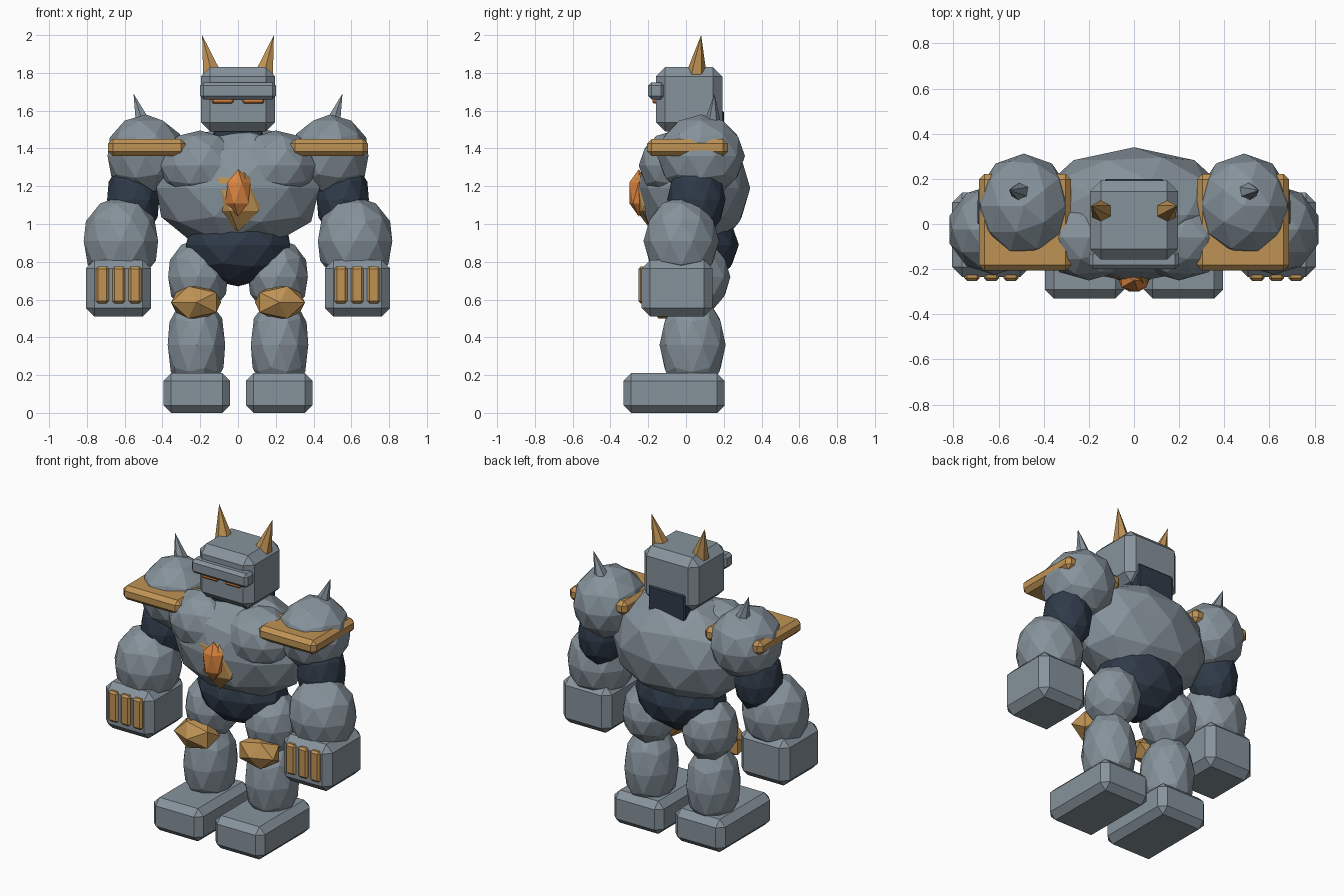
import bpy, bmesh
from mathutils import Vector, Matrix, Euler
from math import radians

if "Cube" in bpy.data.objects:
    bpy.data.objects.remove(bpy.data.objects["Cube"])


def material(name, rgb):
    m = bpy.data.materials.new(name)
    m.diffuse_color = (*rgb, 1)
    m.use_nodes = True
    m.node_tree.nodes["Principled BSDF"].inputs["Base Color"].default_value = m.diffuse_color
    return m


STEEL = material("steel grey", (0.24, 0.29, 0.33))
DARK = material("dark slate", (0.028, 0.043, 0.066))
GOLD = material("dull gold", (0.52, 0.29, 0.09))
ORANGE = material("glowing orange", (0.70, 0.23, 0.05))


def finish(bm, name, mat, mirror, bevel=0):
    """Turn bmesh into an object at the origin; optionally bevel and mirror over x."""
    if bevel:
        bmesh.ops.bevel(bm, geom=bm.edges[:], offset=bevel, segments=1,
                        affect='EDGES', profile=0.5)
    bmesh.ops.recalc_face_normals(bm, faces=bm.faces[:])
    me = bpy.data.meshes.new(name)
    bm.to_mesh(me)
    bm.free()
    me.materials.append(mat)
    ob = bpy.data.objects.new(name, me)
    bpy.context.collection.objects.link(ob)
    if mirror:
        ob.modifiers.new("mirror", 'MIRROR').use_mirror_merge = False
    return ob


def blob(name, mat, loc, radii, mirror=False, subdiv=2, rot=(0, 0, 0)):
    """Faceted ellipsoid."""
    bm = bmesh.new()
    bmesh.ops.create_icosphere(bm, subdivisions=subdiv, radius=1)
    m = (Matrix.Translation(loc) @ Matrix.Diagonal((*radii, 1))
         @ Euler([radians(a) for a in rot]).to_matrix().to_4x4())
    bm.transform(m)
    return finish(bm, name, mat, mirror)


def block(name, mat, lo, hi, bevel, mirror=False):
    """Chamfered box between two corners."""
    lo, hi = Vector(lo), Vector(hi)
    bm = bmesh.new()
    bmesh.ops.create_cube(bm, size=1)
    bm.transform(Matrix.Translation((lo + hi) / 2) @ Matrix.Diagonal((*(hi - lo), 1)))
    return finish(bm, name, mat, mirror, bevel)


def spike(name, mat, base, tip, radius, sides=6):
    """Mirrored pair of pointed cones running from base to tip."""
    base, tip = Vector(base), Vector(tip)
    axis = tip - base
    bm = bmesh.new()
    bmesh.ops.create_cone(bm, cap_ends=True, segments=sides, radius1=radius,
                          radius2=0, depth=axis.length)
    turn = Vector((0, 0, 1)).rotation_difference(axis).to_matrix().to_4x4()
    bm.transform(Matrix.Translation((base + tip) / 2) @ turn)
    return finish(bm, name, mat, True)


# Legs
block("feet", STEEL, (0.042, -0.33, 0), (0.395, 0.205, 0.21), 0.04, True)
blob("shins", STEEL, (0.22, 0.035, 0.36), (0.16, 0.175, 0.27), True)
blob("thighs", STEEL, (0.212, 0.055, 0.72), (0.166, 0.18, 0.2), True)
blob("knee_guards", GOLD, (0.222, -0.1, 0.585), (0.148, 0.105, 0.1), True, 1, (90, 0, 0))

# Torso
blob("pelvis", DARK, (0, 0.05, 0.89), (0.29, 0.23, 0.22))
blob("torso", STEEL, (0, 0.04, 1.19), (0.455, 0.3, 0.34))
blob("chest_plates", STEEL, (0.2, -0.06, 1.31), (0.22, 0.19, 0.185), True)
blob("gem_setting", GOLD, (0, -0.18, 1.155), (0.15, 0.095, 0.195), subdiv=1)
blob("chest_gem", ORANGE, (0, -0.25, 1.165), (0.075, 0.058, 0.125), subdiv=1)

# Shoulders
blob("shoulders", STEEL, (0.488, 0.08, 1.36), (0.213, 0.232, 0.22), True)
block("shoulder_trim", GOLD, (0.278, -0.207, 1.36), (0.687, 0.222, 1.45), 0.025, True)
spike("shoulder_spikes", STEEL, (0.495, 0.14, 1.51), (0.553, 0.15, 1.69), 0.052)

# Arms
blob("upper_arms", DARK, (0.555, 0.055, 1.13), (0.145, 0.155, 0.21), True)
blob("forearms", STEEL, (0.62, -0.025, 0.91), (0.207, 0.2, 0.235), True)
block("fists", STEEL, (0.46, -0.235, 0.51), (0.806, 0.14, 0.81), 0.045, True)
for i, x in enumerate((0.545, 0.631, 0.718)):
    block(f"knuckle_bar_{i + 1}", GOLD, (x - 0.034, -0.252, 0.58),
          (x + 0.034, -0.2, 0.775), 0.012, True)

# Head
block("neck", DARK, (-0.13, -0.09, 1.38), (0.13, 0.2, 1.6), 0.008)
block("head", STEEL, (-0.195, -0.158, 1.49), (0.195, 0.192, 1.83), 0.048)
block("brow_visor", STEEL, (-0.2, -0.2, 1.66), (0.2, -0.115, 1.75), 0.018)
block("eyes", ORANGE, (0.025, -0.178, 1.638), (0.138, -0.13, 1.672), 0.008, True)
spike("horns", GOLD, (0.137, 0.055, 1.79), (0.19, 0.08, 2.0), 0.056)
